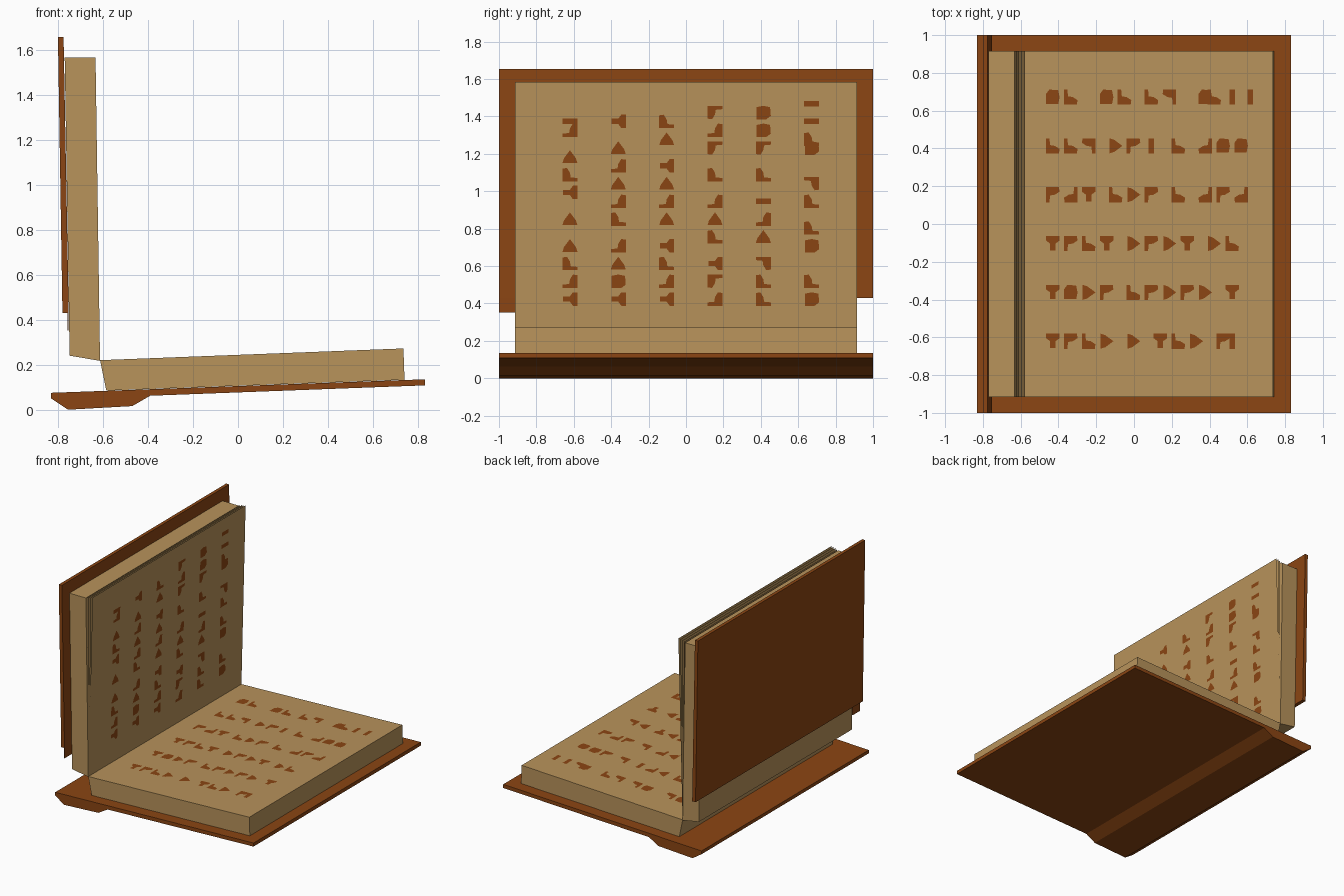
import bpy, bmesh
from mathutils import Vector

if "Cube" in bpy.data.objects:
    bpy.data.objects.remove(bpy.data.objects["Cube"])


def material(name, rgb):
    m = bpy.data.materials.new(name)
    m.diffuse_color = (*rgb, 1)
    m.use_nodes = True
    m.node_tree.nodes["Principled BSDF"].inputs["Base Color"].default_value = m.diffuse_color
    return m


LEATHER = material("brown_leather", (0.258, 0.060, 0.0065))
PAPER = material("tan_paper", (0.48, 0.292, 0.105))


def finish(name, bm, mat):
    mesh = bpy.data.meshes.new(name)
    bm.to_mesh(mesh)
    bm.free()
    mesh.materials.append(mat)
    obj = bpy.data.objects.new(name, mesh)
    bpy.context.collection.objects.link(obj)
    return obj


def extrude_profile(name, pts, y0, y1, mat):
    """Extrude an XZ outline from y0 to y1."""
    bm = bmesh.new()
    a = [bm.verts.new((x, y0, z)) for x, z in pts]
    b = [bm.verts.new((x, y1, z)) for x, z in pts]
    bm.faces.new(a)
    bm.faces.new(b[::-1])
    for i in range(len(pts)):
        j = (i + 1) % len(pts)
        bm.faces.new((a[i], a[j], b[j], b[i]))
    bmesh.ops.recalc_face_normals(bm, faces=bm.faces)
    return finish(name, bm, mat)


# Lower cover with thick spine bulge
extrude_profile("lower_cover", [(-0.83, 0.075), (-0.83, 0.05), (-0.755, 0.0), (-0.47, 0.016),
                                (-0.39, 0.062), (0.83, 0.108), (0.83, 0.135)], -1, 1, LEATHER)
# Lower and raised page blocks
extrude_profile("lower_pages", [(-0.585, 0.085), (-0.613, 0.22), (0.735, 0.272), (0.74, 0.133)],
                -0.915, 0.915, PAPER)
extrude_profile("raised_pages", [(-0.748, 0.24), (-0.613, 0.217), (-0.633, 1.565), (-0.77, 1.565)],
                -0.915, 0.915, PAPER)
# Raised cover, with the small torn strip hanging at its front lower corner
extrude_profile("raised_cover", [(-0.80, 1.655), (-0.775, 1.655), (-0.752, 0.43), (-0.78, 0.43)],
                -1, 1, LEATHER)
extrude_profile("torn_cover_strip", [(-0.757, 0.44), (-0.753, 0.44), (-0.753, 0.352), (-0.757, 0.352)],
                -1, -0.91, LEATHER)

# Loose sheets fanning away from the raised block
BASE = Vector((-0.612, 0, 0.219))
TOPS = [(-0.625, 1.57), (-0.609, 1.575), (-0.593, 1.58), (-0.577, 1.583)]
for i, (x, z) in enumerate(TOPS):
    bm = bmesh.new()
    bm.faces.new([bm.verts.new(p) for p in ((BASE.x, -0.915, BASE.z), (BASE.x, 0.915, BASE.z),
                                            (x, 0.915, z), (x, -0.915, z))])
    finish(f"loose_sheet_{i + 1}", bm, PAPER)

# Abstract ink marks: digits pick a shape, dots are gaps
WEDGE = [(-1, -1), (0.9, -1), (1, -0.4), (0.3, 0), (-0.4, 0.1), (-0.5, 1), (-1, 1)]
SHAPES = {
    "0": [(-1, -0.9), (0.8, -0.9), (1, 0), (0.8, 0.9), (-0.5, 1), (-1, 0.4)],
    "1": WEDGE,
    "2": [(-x, y) for x, y in WEDGE],
    "3": [(x, -y) for x, y in WEDGE],
    "4": [(-x, -y) for x, y in WEDGE],
    "5": [(-1, 1), (-1, 0.4), (-0.4, 0), (-0.4, -0.9), (0.4, -0.9), (0.4, 0), (1, 0.4), (1, 1)],
    "6": [(-0.9, -1), (-0.2, -0.8), (1, 0), (-0.2, 0.8), (-0.9, 1)],
    "7": [(-0.4, -1), (0.4, -1), (0.4, 1), (-0.4, 1)],
}
ROWS = ["0.1...0.1..1.4...01.7.7",
        "1.1.4..6.3.7..1..2.0.0",
        "3.2.5..1.6.3..1..2.3.2",
        "5.3.1.5..6.3.6.5..6.1.",
        "5.0.6.3..1.3.6.3.6..5.",
        "5.3.1.6..6..5.1.6..37."]


def ink_marks(name, origin, along, normal):
    """Lay the rows of marks on a plane; rows run along 'along'."""
    along, normal = along.normalized(), normal.normalized()
    across = Vector((0, 1, 0))
    bm = bmesh.new()
    for r, row in enumerate(ROWS):
        for c, key in enumerate(row):
            if key == ".":
                continue
            u, v = -0.43 + 0.0475 * c, 0.672 - 0.2585 * r
            f = bm.faces.new([bm.verts.new(origin + along * (u + 0.036 * px)
                                           + across * (v + 0.04 * py) + normal * 0.003)
                              for px, py in SHAPES[key]])
            f.normal_update()
            if f.normal.dot(normal) < 0:
                f.normal_flip()
    return finish(name, bm, LEATHER)


# Marks on the lower page
slope = Vector((1.348, 0, 0.052))
ink_marks("lower_page_marks", Vector((0, 0, 0.2437)), slope, Vector((-slope.z, 0, slope.x)))
# Marks on the front loose sheet
lean = Vector((TOPS[-1][0], 0, TOPS[-1][1])) - BASE
ink_marks("raised_page_marks", BASE + lean * (0.635 / lean.length), lean, Vector((lean.z, 0, -lean.x)))
